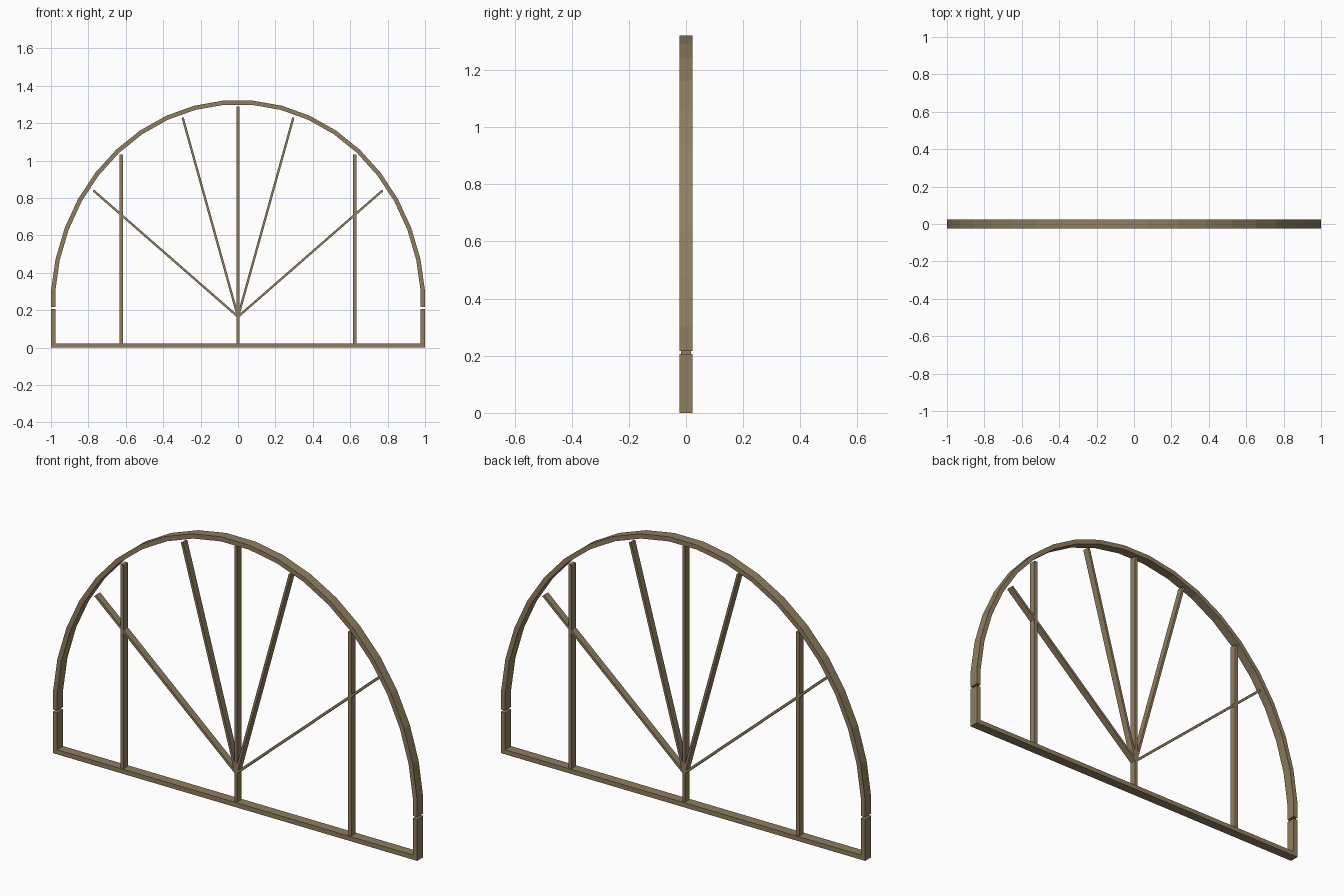
import bpy, math

if "Cube" in bpy.data.objects:
    bpy.data.objects.remove(bpy.data.objects["Cube"])

FRAME_DEPTH = 0.047
BAR_DEPTH = 0.034
T = 0.023  # frame thickness

wood = bpy.data.materials.new("wood")
wood.diffuse_color = (0.28, 0.21, 0.115, 1)
wood.use_nodes = True
wood.node_tree.nodes["Principled BSDF"].inputs["Base Color"].default_value = wood.diffuse_color


def strip(name, outer, inner, depth):
    """Solid strip between two matching xz outlines, extruded along y."""
    verts, faces, h, n = [], [], depth / 2, len(outer)
    for (ox, oz), (ix, iz) in zip(outer, inner):
        verts += [(ox, -h, oz), (ox, h, oz), (ix, h, iz), (ix, -h, iz)]
    for i in range(n - 1):
        a, b = 4 * i, 4 * i + 4
        for k in range(4):
            m = (k + 1) % 4
            faces.append((a + k, a + m, b + m, b + k))
    e = 4 * (n - 1)
    faces += [(3, 2, 1, 0), (e, e + 1, e + 2, e + 3)]
    mesh = bpy.data.meshes.new(name)
    mesh.from_pydata(verts, [], faces)
    mesh.materials.append(wood)
    obj = bpy.data.objects.new(name, mesh)
    bpy.context.collection.objects.link(obj)
    return obj


def bar(name, p, q, width):
    """Straight glazing bar from p to q in the xz plane."""
    dx, dz = q[0] - p[0], q[1] - p[1]
    s = width / 2 / math.hypot(dx, dz)
    nx, nz = -dz * s, dx * s
    left = [(p[0] + nx, p[1] + nz), (q[0] + nx, q[1] + nz)]
    right = [(p[0] - nx, p[1] - nz), (q[0] - nx, q[1] - nz)]
    return strip(name, left, right, BAR_DEPTH)


# U-shaped base: sill with two short upright ends
strip("base_frame",
      [(-1, 0.206), (-1, 0), (1, 0), (1, 0.206)],
      [(-1 + T, 0.206), (-1 + T, T), (1 - T, T), (1 - T, 0.206)], FRAME_DEPTH)

# Faceted arch
def arch_line(rx, rz):
    pts = [(-rx, 0.217)]
    for i in range(20):
        a = math.radians(-85.5 + 9 * i)
        pts.append((rx * math.sin(a) / math.sin(math.radians(85.5)),
                    0.215 + rz * math.cos(a)))
    return pts + [(rx, 0.217)]

strip("arch_frame", arch_line(1, 1.109), arch_line(1 - T, 1.109 - T), FRAME_DEPTH)

# Centre mullion, then mirrored mullions and fan spokes
bar("centre_mullion", (0, T), (0, 1.29), 0.014)
for side, s in (("left", -1), ("right", 1)):
    bar(side + "_mullion", (0.625 * s, T), (0.625 * s, 1.033), 0.018)
    bar(side + "_steep_spoke", (0, 0.165), (0.296 * s, 1.23), 0.012)
    bar(side + "_low_spoke", (0, 0.165), (0.773 * s, 0.84), 0.012)

# Consistent outward normals
import bmesh
for obj in bpy.context.collection.objects:
    bm = bmesh.new()
    bm.from_mesh(obj.data)
    bmesh.ops.recalc_face_normals(bm, faces=bm.faces)
    bm.to_mesh(obj.data)
    bm.free()
